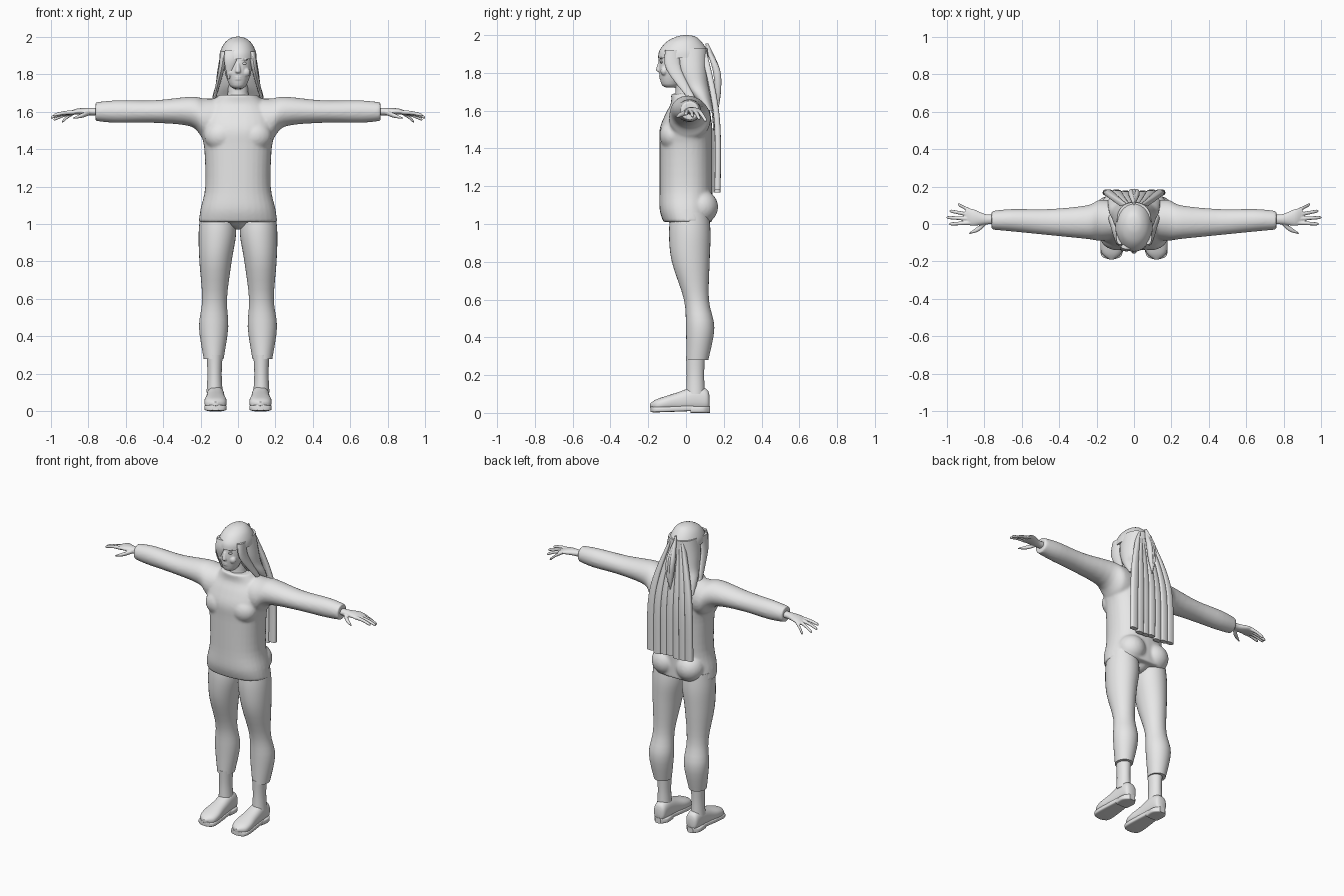
import bpy, bmesh, math
from mathutils import Vector, Matrix

if "Cube" in bpy.data.objects:
    bpy.data.objects.remove(bpy.data.objects["Cube"])

colour = (.8, .8, .8, 1)
grey = bpy.data.materials.new("light_grey")
grey.use_nodes = True
grey.diffuse_color = colour
grey.node_tree.nodes["Principled BSDF"].inputs["Base Color"].default_value = colour


def at(wide, deep, x=0, y=0, z=0):
    """One rounded section: its two radii and its centre."""
    return Vector((x, y, z, wide, deep))


def spline(rows, steps=4):
    """Smooth interpolation through the sections."""
    smooth = []
    for i in range(len(rows) - 1):
        before, start, end = rows[max(i - 1, 0)], rows[i], rows[i + 1]
        after = rows[min(i + 2, len(rows) - 1)]
        leave, arrive = (end - before) / 2, (after - start) / 2
        for k in range(steps):
            t = k / steps
            ease = t * t * (3 - 2 * t)
            smooth.append(start.lerp(end, ease) + leave * t * (1 - t) ** 2
                          - arrive * t * t * (1 - t))
    return smooth + [rows[-1]]


def loft(bm, axis, *rows, power=2, side=1, sides=32):
    """Skin sections that lie across the given axis and close both ends."""
    across, along = {"x": "yz", "y": "xz", "z": "xy"}[axis]
    rings = []
    for row in spline(rows):
        ring = []
        for i in range(sides):
            angle = math.tau * i / sides
            c, s = math.cos(angle), math.sin(angle)
            point = Vector(row[:3])
            for name, radius, value in ((across, row[3], c), (along, row[4], s)):
                offset = radius * math.copysign(abs(value) ** (2 / power), value)
                setattr(point, name, getattr(point, name) + offset)
            point.x *= side
            ring.append(bm.verts.new(point))
        rings.append(ring)
    for low, high in zip(rings, rings[1:]):
        for i in range(sides):
            j = (i + 1) % sides
            bm.faces.new((low[i], low[j], high[j], high[i]))
    bm.faces.new(rings[0][::-1])
    bm.faces.new(rings[-1])


def ball(bm, centre, radii):
    matrix = Matrix.Translation(centre) @ Matrix.Diagonal((*radii, 1))
    bmesh.ops.create_uvsphere(bm, u_segments=28, v_segments=18, radius=1, matrix=matrix)


def finish(name, bm, voxel=0, relax=4, mirror=False):
    """Make the object; a voxel size blends overlapping pieces into one skin."""
    bmesh.ops.recalc_face_normals(bm, faces=bm.faces)
    mesh = bpy.data.meshes.new(name)
    bm.to_mesh(mesh)
    bm.free()
    mesh.materials.append(grey)
    part = bpy.data.objects.new(name, mesh)
    bpy.context.collection.objects.link(part)
    bpy.ops.object.select_all(action="DESELECT")
    part.select_set(True)
    bpy.context.view_layer.objects.active = part
    bpy.ops.object.shade_smooth_by_angle(angle=math.radians(45))
    if voxel:
        blend = part.modifiers.new("blend", "REMESH")
        blend.mode, blend.voxel_size, blend.use_smooth_shade = "VOXEL", voxel, True
        soften = part.modifiers.new("soften", "SMOOTH")
        soften.factor, soften.iterations = .5, relax
    if mirror:
        part.modifiers.new("mirror", "MIRROR")


# Suit: torso, hips and sleeves blended together
bm = bmesh.new()
loft(bm, "z", at(wide=.21, deep=.13, y=.01, z=1.01), at(wide=.2, deep=.14, z=1.08),
     at(wide=.175, deep=.14, z=1.2), at(wide=.18, deep=.14, z=1.4),
     at(wide=.2, deep=.14, z=1.5), at(wide=.19, deep=.12, y=.01, z=1.58),
     at(wide=.15, deep=.1, y=.02, z=1.64), at(wide=.1, deep=.09, y=.01, z=1.69), power=2.3)
ball(bm, centre=(0, .01, 1.03), radii=(.07, .1, .06))
for side in (-1, 1):
    ball(bm, centre=(side * .09, .08, 1.09), radii=(.09, .09, .09))
    ball(bm, centre=(side * .09, -.07, 1.47), radii=(.09, .07, .08))
    loft(bm, "x", at(wide=.1, deep=.12, x=.08, y=.02, z=1.55),
         at(wide=.11, deep=.11, x=.18, y=.02, z=1.56),
         at(wide=.09, deep=.08, x=.25, y=.01, z=1.6),
         at(wide=.07, deep=.06, x=.45, y=.01, z=1.6),
         at(wide=.06, deep=.06, x=.65, y=.02, z=1.6),
         at(wide=.05, deep=.05, x=.76, y=.02, z=1.6), side=side)
finish("suit_top", bm, voxel=.008, relax=6)

# Trouser legs
bm = bmesh.new()
loft(bm, "z", at(wide=.09, deep=.1, x=.11, y=.02, z=1.06),
     at(wide=.1, deep=.11, x=.11, y=.02, z=.95), at(wide=.086, deep=.1, x=.12, y=.025, z=.8),
     at(wide=.066, deep=.066, x=.125, y=.055, z=.6),
     at(wide=.078, deep=.075, x=.13, y=.075, z=.45),
     at(wide=.053, deep=.058, x=.13, y=.06, z=.28))
finish("trouser_leg", bm, mirror=True)

# Ankles
bm = bmesh.new()
loft(bm, "z", at(wide=.043, deep=.05, x=.125, y=.05, z=.3),
     at(wide=.038, deep=.046, x=.125, y=.05, z=.2), at(wide=.043, deep=.05, x=.125, y=.05, z=.1))
finish("ankle", bm, mirror=True)

# Shoes with separate front sole and heel
bm = bmesh.new()
loft(bm, "y", at(wide=.02, deep=.03, x=.12, y=.125, z=.06),
     at(wide=.04, deep=.055, x=.12, y=.11, z=.07),
     at(wide=.046, deep=.065, x=.12, y=.05, z=.075),
     at(wide=.052, deep=.05, x=.12, y=-.04, z=.06),
     at(wide=.06, deep=.038, x=.12, y=-.11, z=.05),
     at(wide=.05, deep=.03, x=.12, y=-.16, z=.04),
     at(wide=.01, deep=.01, x=.12, y=-.19, z=.04), power=2.4)
finish("shoe", bm, mirror=True)
bm = bmesh.new()
loft(bm, "y", at(wide=.02, deep=.015, x=.12, y=-.187, z=.02),
     at(wide=.06, deep=.015, x=.12, y=-.15, z=.018),
     at(wide=.045, deep=.015, x=.12, y=.04, z=.025), power=5)
loft(bm, "y", at(wide=.046, deep=.018, x=.12, y=.025, z=.018),
     at(wide=.05, deep=.018, x=.12, y=.09, z=.018),
     at(wide=.02, deep=.018, x=.12, y=.128, z=.018), power=5)
finish("shoe_sole", bm, mirror=True)

# Hands: palm, four spread fingers and a thumb
bm = bmesh.new()
loft(bm, "x", at(wide=.027, deep=.02, x=.72, y=.025, z=1.6),
     at(wide=.027, deep=.02, x=.79, y=.025, z=1.6),
     at(wide=.045, deep=.016, x=.86, y=.035, z=1.6), at(wide=.04, deep=.01, x=.9, y=.04, z=1.59))
for i in range(4):
    root = Vector((.87, .006 + .021 * i, 1.597))
    tip = Vector((1 - .015 * (i - 1) ** 2, .035 * i, 1.58 - .012 * i))
    rows = []
    for t, radius in ((0, .012), (.5, .01), (.9, .009), (1, .004)):
        x, y, z = root.lerp(tip, t)
        rows.append(at(radius, radius, x, y, z + .02 * t * (1 - t)))
    loft(bm, "x", *rows, sides=12)
loft(bm, "x", at(wide=.014, deep=.013, x=.79, y=.01, z=1.595),
     at(wide=.015, deep=.013, x=.83, y=-.025, z=1.58),
     at(wide=.004, deep=.004, x=.88, y=-.05, z=1.565), sides=12)
finish("hand", bm, voxel=.004, relax=2, mirror=True)

# Head: skull, jaw, neck, nose, lips, chin, brows and cheeks
bm = bmesh.new()
ball(bm, centre=(0, -.04, 1.865), radii=(.078, .1, .11))
loft(bm, "z", at(wide=.02, deep=.03, y=-.075, z=1.722), at(wide=.045, deep=.05, y=-.08, z=1.74),
     at(wide=.07, deep=.083, y=-.06, z=1.81), at(wide=.075, deep=.09, y=-.05, z=1.87))
loft(bm, "z", at(wide=.07, deep=.065, z=1.62), at(wide=.055, deep=.055, z=1.7),
     at(wide=.055, deep=.055, z=1.8))
loft(bm, "z", at(wide=.008, deep=.008, y=-.138, z=1.86),
     at(wide=.015, deep=.016, y=-.143, z=1.815), at(wide=.01, deep=.008, y=-.138, z=1.805))
for height, depth in ((1.784, -.13), (1.773, -.129)):
    ball(bm, centre=(0, depth, height), radii=(.022, .013, .006))
ball(bm, centre=(0, -.114, 1.745), radii=(.022, .014, .014))
for side in (-1, 1):
    ball(bm, centre=(side * .032, -.13, 1.88), radii=(.024, .01, .006))
    ball(bm, centre=(side * .04, -.115, 1.81), radii=(.025, .02, .025))
finish("head", bm, voxel=.004, relax=3)

# Eyes
bm = bmesh.new()
ball(bm, centre=(.032, -.128, 1.857), radii=(.014, .01, .007))
finish("eye", bm, mirror=True)

# Hair cap with fringe, the fall around the neck and a lock beside each cheek
bm = bmesh.new()
loft(bm, "z", at(wide=.008, deep=.01, z=2), at(wide=.04, deep=.05, z=1.992),
     at(wide=.073, deep=.092, y=-.01, z=1.965), at(wide=.095, deep=.126, y=-.014, z=1.92),
     at(wide=.1, deep=.134, y=-.014, z=1.88))
loft(bm, "z", at(wide=.09, deep=.095, y=.02, z=1.93), at(wide=.11, deep=.09, y=.03, z=1.82),
     at(wide=.12, deep=.076, y=.05, z=1.74), at(wide=.136, deep=.058, y=.08, z=1.68),
     at(wide=.14, deep=.035, y=.12, z=1.6), power=2.3)
for side in (-1, 1):
    loft(bm, "z", at(wide=.02, deep=.04, x=.075, y=-.07, z=1.92),
         at(wide=.015, deep=.04, x=.09, y=-.065, z=1.82),
         at(wide=.008, deep=.02, x=.128, y=.03, z=1.665), side=side, sides=16)
finish("hair_cap", bm)

# Lock falling over one eye
bm = bmesh.new()
loft(bm, "z", at(wide=.035, deep=.014, x=-.035, y=-.12, z=1.93),
     at(wide=.034, deep=.012, x=-.04, y=-.134, z=1.87),
     at(wide=.005, deep=.008, x=-.05, y=-.115, z=1.775), sides=16)
finish("fringe_lock", bm)

# Long back hair made of flat overlapping strands
bm = bmesh.new()
strands = 7
for i in range(strands):
    u = (i + .5) * 2 / strands - 1
    bulge = .01 * u * u + .003 * (i % 2)
    rows = []
    for z, y, half in ((1.92, .085, .05), (1.7, .135, .125), (1.5, .16, .16), (1.18, .16, .165)):
        rows.append(at(half / strands * 1.1, .016, u * half, y + bulge, z - .006 * (i % 3)))
    loft(bm, "z", *rows, power=3, sides=16)
finish("back_hair", bm)

# Tied tuft at the back of the head
bm = bmesh.new()
for side in (-1, 0, 1):
    drop = .01 * side
    loft(bm, "z", at(wide=.006, deep=.008, y=.11, z=1.945 - drop),
         at(wide=.016, deep=.02, x=.014 * side, y=.16, z=1.82),
         at(wide=.013, deep=.016, x=.01 * side, y=.17, z=1.71),
         at(wide=.003, deep=.004, y=.17, z=1.63 + drop), sides=14)
finish("hair_tuft", bm)
